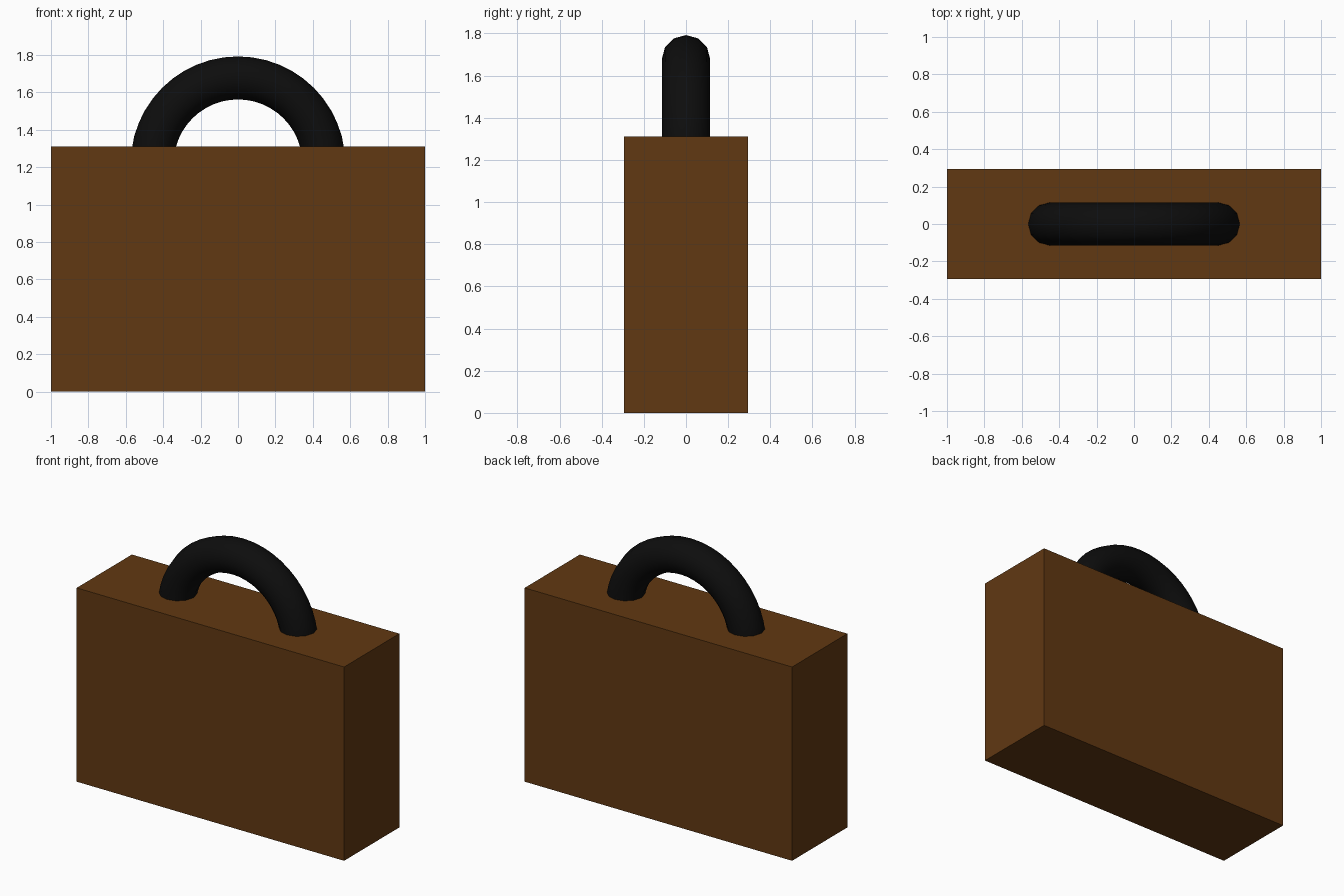
import bpy
import math

if "Cube" in bpy.data.objects:
    bpy.data.objects.remove(bpy.data.objects["Cube"])


def paint(obj, name, color):
    mat = bpy.data.materials.new(name)
    mat.diffuse_color = (*color, 1.0)
    mat.use_nodes = True
    mat.node_tree.nodes["Principled BSDF"].inputs["Base Color"].default_value = mat.diffuse_color
    obj.data.materials.append(mat)


WIDTH, DEPTH, HEIGHT = 2.0, 0.59, 1.31

# Case body: plain sharp-edged box standing on the ground
bpy.ops.mesh.primitive_cube_add(size=1, location=(0, 0, HEIGHT / 2))
body = bpy.context.object
body.name = "case_body"
body.scale = (WIDTH, DEPTH, HEIGHT)
bpy.ops.object.transform_apply(location=False, rotation=False, scale=True)
paint(body, "brown_leather", (0.12, 0.04, 0.006))

# Handle: upright ring sunk into the top of the case
bpy.ops.mesh.primitive_torus_add(
    major_radius=0.459, minor_radius=0.115,
    major_segments=48, minor_segments=12,
    location=(0, 0, 1.218), rotation=(math.pi / 2, 0, 0))
handle = bpy.context.object
handle.name = "carry_handle"
bpy.ops.object.shade_smooth_by_angle(angle=math.radians(40))
paint(handle, "black_grip", (0.004, 0.004, 0.004))
